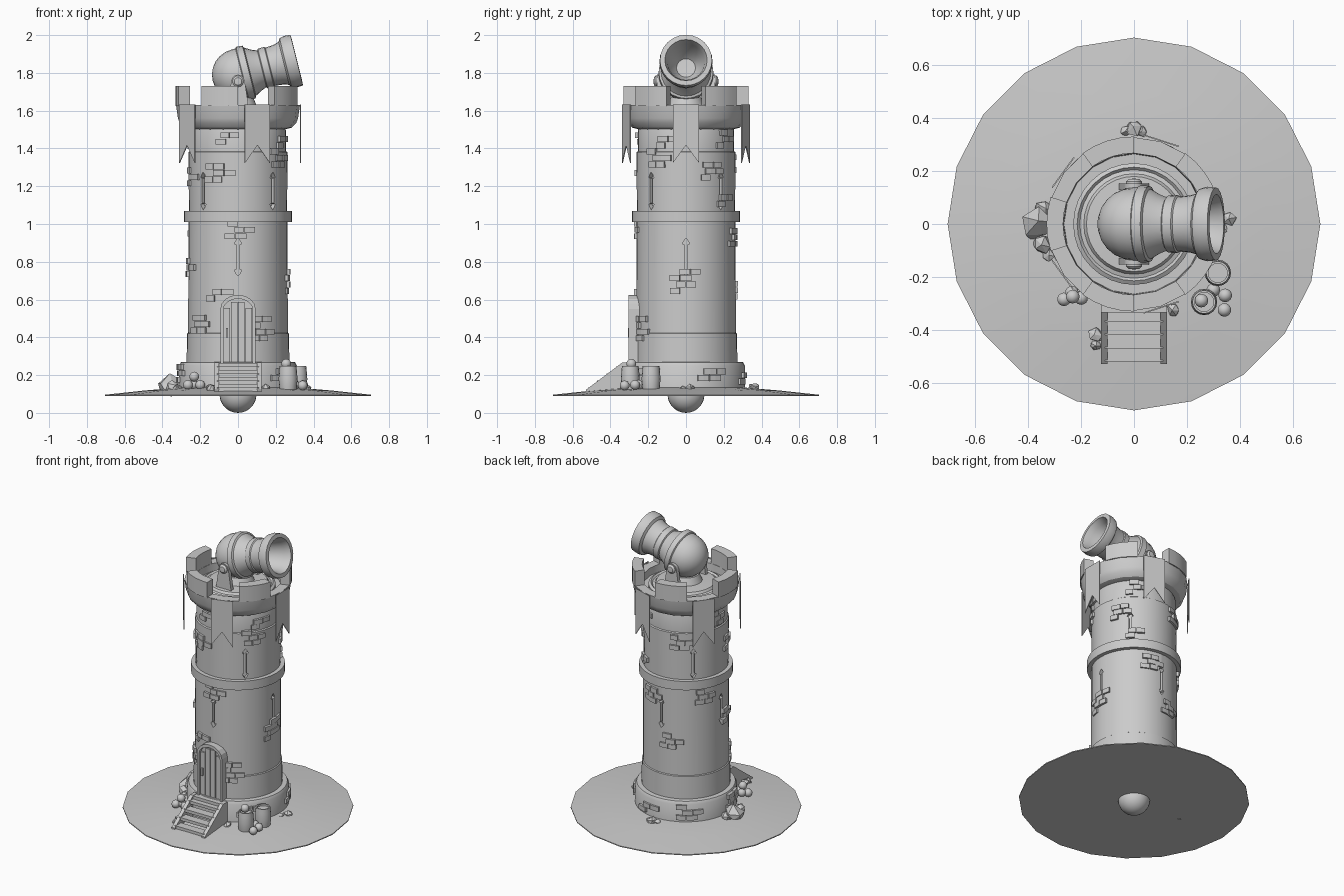
import bpy, bmesh, math, random
from math import cos, sin, radians, pi
from mathutils import Matrix, Vector

random.seed(4)
if "Cube" in bpy.data.objects:
    bpy.data.objects.remove(bpy.data.objects["Cube"])

grey = bpy.data.materials.new("stone_grey")
grey.use_nodes = True
grey.diffuse_color = (0.6, 0.6, 0.6, 1)
grey.node_tree.nodes["Principled BSDF"].inputs["Base Color"].default_value = (0.6, 0.6, 0.6, 1)


def finish(name, bm, smooth=True):
    bmesh.ops.remove_doubles(bm, verts=bm.verts, dist=0.00005)
    bmesh.ops.recalc_face_normals(bm, faces=bm.faces)
    me = bpy.data.meshes.new(name)
    bm.to_mesh(me)
    bm.free()
    me.materials.append(grey)
    ob = bpy.data.objects.new(name, me)
    bpy.context.collection.objects.link(ob)
    if smooth:
        shade(ob)
    return ob


def shade(ob):
    bpy.ops.object.select_all(action='DESELECT')
    ob.select_set(True)
    bpy.context.view_layer.objects.active = ob
    bpy.ops.object.shade_smooth_by_angle(angle=radians(32))


def lathe(bm, profile, n, mat=Matrix()):
    """Revolve (radius, height) points; the ends lie on the axis."""
    rings = [[bm.verts.new(mat @ Vector((r * cos(2 * pi * i / n), r * sin(2 * pi * i / n), z)))
              for i in range(n)] for r, z in profile]
    for a, b in zip(rings, rings[1:]):
        for i in range(n):
            j = (i + 1) % n
            bm.faces.new((a[i], a[j], b[j], b[i]))


def arc_block(bm, r0, r1, a0, a1, z0, z1, n=2):
    """Curved block between two radii, angles in degrees."""
    cols = []
    for i in range(n + 1):
        a = radians(a0 + (a1 - a0) * i / n)
        cols.append([bm.verts.new((r * cos(a), r * sin(a), z))
                     for r, z in ((r0, z0), (r1, z0), (r1, z1), (r0, z1))])
    for p, q in zip(cols, cols[1:]):
        for k in range(4):
            m = (k + 1) % 4
            bm.faces.new((p[k], q[k], q[m], p[m]))
    bm.faces.new(cols[0])
    bm.faces.new(cols[-1][::-1])


def wall_frame(angle, r, z):
    """Local x runs along the wall, y up, z outward."""
    a = radians(angle)
    m = Matrix(((-sin(a), 0, cos(a)), (cos(a), 0, sin(a)), (0, 1, 0))).to_4x4()
    m.translation = (r * cos(a), r * sin(a), z)
    return m


def prism(bm, pts, depth, mat):
    lo = [bm.verts.new(mat @ Vector((x, y, 0))) for x, y in pts]
    hi = [bm.verts.new(mat @ Vector((x, y, depth))) for x, y in pts]
    bm.faces.new(lo[::-1])
    bm.faces.new(hi)
    for i in range(len(pts)):
        j = (i + 1) % len(pts)
        bm.faces.new((lo[i], lo[j], hi[j], hi[i]))


def box(bm, x0, x1, y0, y1, z0, z1):
    prism(bm, [(x0, y0), (x1, y0), (x1, y1), (x0, y1)], z1 - z0, Matrix.Translation((0, 0, z0)))


def ball(bm, x, y, z, r):
    bmesh.ops.create_uvsphere(bm, u_segments=14, v_segments=9, radius=r,
                              matrix=Matrix.Translation((x, y, z)))


# Ground disc and the ball below it
bm = bmesh.new()
lathe(bm, [(0, 0.09), (0.705, 0.09), (0.705, 0.096), (0.5, 0.118), (0.3, 0.135), (0, 0.135)], 20)
finish("ground_disc", bm)
bm = bmesh.new()
bmesh.ops.create_uvsphere(bm, u_segments=24, v_segments=14, radius=0.098,
                          matrix=Matrix.Translation((0, 0, 0.098)))
finish("lower_ball", bm)

# Tower shaft with plinth and belt course
bm = bmesh.new()
lathe(bm, [(0, 0.1), (0.312, 0.1), (0.312, 0.25), (0.302, 0.268), (0.272, 0.27), (0.27, 0.42),
           (0.264, 0.424), (0.262, 1.01), (0.287, 1.01), (0.287, 1.07), (0.26, 1.07),
           (0.262, 1.38), (0.255, 1.385), (0.255, 1.49), (0.245, 1.52), (0, 1.52)], 40)
tower = finish("tower_shaft", bm, False)

# Arrow slits are cut into the wall
half = [(0.008, 0.065), (0.019, 0.07), (0.012, 0.085), (0, 0.1)]
slit = [(0.008, -0.065), *half]
slit = [(x, -y) for x, y in half[::-1]] + half + [(-x, y) for x, y in half[-2::-1]] \
    + [(-x, -y) for x, y in half[:-1]]
bm = bmesh.new()
for k in range(4):
    prism(bm, slit, 0.06, wall_frame(90 * k, 0.235, 0.825))
    prism(bm, slit, 0.06, wall_frame(90 * k + 45, 0.235, 1.175))
cutter = finish("slit_cutter", bm, False)
cutter.hide_render = True
mod = tower.modifiers.new("slits", 'BOOLEAN')
mod.object = cutter
mod.solver = 'EXACT'
bpy.context.view_layer.objects.active = tower
bpy.ops.object.modifier_apply(modifier="slits")
bpy.data.objects.remove(cutter)
shade(tower)

# Exposed brick patches: angle, bottom height, wall radius, rows
patches = [(-101, 1.42, 0.255, 2), (-114, 1.22, 0.262, 3), (-89, 0.92, 0.262, 3),
           (-114, 0.59, 0.264, 2), (-64, 0.38, 0.268, 4), (-3, 0.63, 0.264, 4),
           (32, 1.23, 0.262, 3), (55, 1.4, 0.256, 3), (50, 1.09, 0.262, 2),
           (-35, 1.3, 0.262, 3), (-25, 1.4, 0.256, 2), (150, 0.9, 0.262, 3),
           (105, 0.6, 0.264, 3), (118, 1.27, 0.262, 3), (75, 0.88, 0.262, 3),
           (172, 1.4, 0.256, 3), (200, 1.2, 0.262, 3), (195, 0.72, 0.264, 3),
           (-140, 0.42, 0.265, 3), (130, 0.15, 0.312, 3), (75, 0.15, 0.312, 2),
           (-45, 0.17, 0.312, 2), (190, 0.16, 0.312, 3), (25, 0.17, 0.312, 2)]
bm = bmesh.new()
for angle, z, r, rows in patches:
    for row in range(rows):
        start = angle - 14 + (row % 2) * 7 + random.uniform(-3, 3)
        for b in range(2 if row % 2 else random.choice((1, 2))):
            w = random.uniform(10, 13)
            arc_block(bm, r - 0.012, r + random.uniform(0.009, 0.015), start, start + w,
                      z + row * 0.034, z + row * 0.034 + 0.031)
            start += w + 0.8
finish("wall_bricks", bm, False)

# Flared parapet, merlons and hanging banners
bm = bmesh.new()
lathe(bm, [(0, 1.5), (0.245, 1.5), (0.285, 1.51), (0.308, 1.535), (0.318, 1.56), (0.328, 1.63),
           (0.268, 1.63), (0.265, 1.58), (0, 1.58)], 20)
finish("parapet", bm)
merlons, banners = bmesh.new(), bmesh.new()
flag = [(-0.07, 0), (-0.07, -0.31), (0, -0.215), (0.07, -0.31), (0.07, 0)]
for k in range(5):
    arc_block(merlons, 0.268, 0.331, 72 * k + 18, 72 * k + 54, 1.625, 1.73, 4)
    prism(banners, flag, 0.005, wall_frame(72 * k, 0.329, 1.632))
finish("merlons", merlons)
finish("banners", banners, False)

# Turntable under the cannon
bm = bmesh.new()
lathe(bm, [(0, 1.57), (0.23, 1.57), (0.23, 1.6), (0.215, 1.61), (0.205, 1.6), (0.19, 1.605),
           (0.18, 1.62), (0.1, 1.625), (0.08, 1.67), (0, 1.67)], 32)
finish("turntable", bm)

# Cannon, tilted up toward the right of the front face
aim = Matrix.Translation((0, 0, 1.79)) @ Matrix.Rotation(radians(76), 4, 'Y')
body = [(0.138 * sin(a), -0.138 * cos(a)) for a in [radians(15 * k) for k in range(7)]]
body += [(0.138, 0.02), (0.146, 0.025), (0.144, 0.06), (0.132, 0.065), (0.112, 0.1),
         (0.1, 0.13), (0.108, 0.135), (0.11, 0.17), (0.104, 0.175), (0.108, 0.22),
         (0.117, 0.25), (0.134, 0.26), (0.141, 0.285), (0.138, 0.32), (0.112, 0.322),
         (0.098, 0.28), (0.085, 0.2), (0.05, 0.15), (0, 0.148)]
bm = bmesh.new()
lathe(bm, body, 24, aim)
finish("cannon_barrel", bm)

# Side brackets with round bolts
bm = bmesh.new()
cheek = [(-0.06, -0.16), (0.06, -0.16)] + [(0.036 * cos(radians(30 * k)), 0.036 * sin(radians(30 * k)))
                                          for k in range(7)]
bolt = [(0, 0), (0.03, 0), (0.03, 0.02), (0.02, 0.03), (0, 0.032)]
for side in (-90, 90):
    prism(bm, cheek, 0.026, wall_frame(side, 0.128, 1.755))
    lathe(bm, bolt, 12, wall_frame(side, 0.14, 1.755))
finish("cannon_brackets", bm)


# Arched door with frame, planks and handle
def arch(w, base, shoulder, top, n=8):
    return [(-w, base), (w, base)] + [(w * cos(pi * k / n), shoulder + (top - shoulder) * sin(pi * k / n))
                                      for k in range(n + 1)]


bm = bmesh.new()
outer, inner = arch(0.093, 0.25, 0.55, 0.625), arch(0.078, 0.25, 0.545, 0.605)
front = wall_frame(-90, 0.22, 0)
for i in range(1, len(outer)):
    j = (i + 1) % len(outer)
    prism(bm, [outer[i], outer[j], inner[j], inner[i]], 0.085, front)
finish("door_frame", bm, False)
bm = bmesh.new()
prism(bm, inner, 0.062, front)
for k, top in enumerate((0.555, 0.588, 0.588, 0.555)):
    x = -0.076 + k * 0.0385
    prism(bm, [(x, 0.27), (x + 0.034, 0.27), (x + 0.034, top), (x, top)], 0.073, front)
prism(bm, [(-0.064, 0.4), (-0.054, 0.4), (-0.054, 0.45), (-0.064, 0.45)], 0.088, front)
finish("door", bm, False)

# Entrance stairs with solid sloping sides
bm = bmesh.new()
for k in range(4):
    y = -0.35 - 0.05 * k
    box(bm, -0.11, 0.11, y - 0.02, y + 0.035, 0.225 - k * 0.037, 0.245 - k * 0.037)
box(bm, -0.105, 0.105, -0.335, -0.27, 0.11, 0.265)
stringer = [(-0.29, 0.1), (-0.53, 0.1), (-0.53, 0.122), (-0.335, 0.268), (-0.29, 0.268)]
sideways = Matrix(((0, 0, 1, 0), (1, 0, 0, 0), (0, 1, 0, 0), (0, 0, 0, 1)))
for x in (-0.124, 0.1):
    prism(bm, stringer, 0.024, Matrix.Translation((x, 0, 0)) @ sideways)
finish("stairs", bm, False)

# Barrels with open rims
bm = bmesh.new()
for x, y in ((0.317, -0.185), (0.265, -0.295)):
    lathe(bm, [(0, 0.11), (0.042, 0.11), (0.047, 0.14), (0.05, 0.18), (0.047, 0.22), (0.044, 0.248),
               (0.036, 0.248), (0.036, 0.236), (0, 0.236)], 16, Matrix.Translation((x, y, 0)))
finish("barrels", bm)

# Piles of cannonballs
bm = bmesh.new()
for x, y, z in ((0.345, -0.27, 0.148), (0.342, -0.325, 0.145), (0.255, -0.29, 0.26),
                (-0.265, -0.285, 0.148), (-0.2, -0.28, 0.148), (-0.235, -0.26, 0.15),
                (-0.232, -0.275, 0.192), (0.3, -0.25, 0.148)):
    ball(bm, x, y, z, 0.026)
finish("cannonballs", bm)

# Rocks around the foot
bm = bmesh.new()
for x, y, r in ((-0.365, 0, 0.062), (-0.34, 0.055, 0.034), (-0.35, -0.08, 0.04), (-0.325, -0.12, 0.025),
                (0, 0.365, 0.032), (-0.03, 0.35, 0.022), (0.03, 0.35, 0.022), (0.36, 0.02, 0.026),
                (0.335, -0.02, 0.02), (-0.145, -0.42, 0.03), (-0.145, -0.46, 0.022), (0.15, -0.325, 0.024)):
    made = bmesh.ops.create_icosphere(bm, subdivisions=1, radius=r,
                                      matrix=Matrix.Translation((x, y, 0.122 + r * 0.25)))
    for v in made["verts"]:
        v.co += Vector([random.uniform(-0.22, 0.22) * r for _ in range(3)])
finish("rocks", bm, False)
